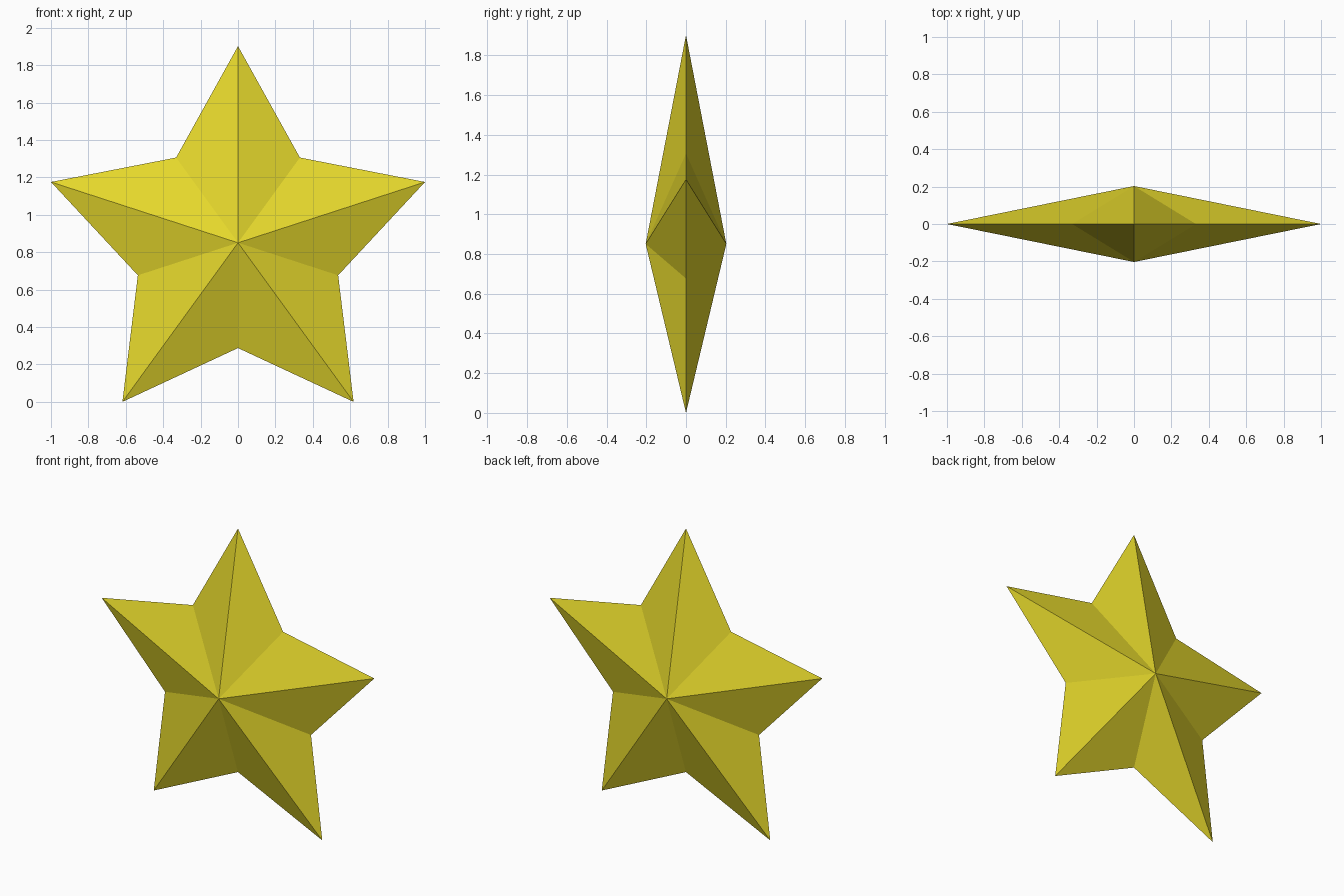
import bpy
import bmesh
from math import sin, cos, pi

cube = bpy.data.objects.get("Cube")
if cube:
    bpy.data.objects.remove(cube, do_unlink=True)

POINTS = 5
OUTER = 1 / sin(2 * pi / POINTS)      # tips span two units in x
INNER = 0.563
DEPTH = 0.203
CENTRE_Z = OUTER * cos(pi / POINTS)   # lower tips rest on the ground

# Single yellow material
yellow = bpy.data.materials.new("yellow")
yellow.use_nodes = True
colour = (0.79, 0.69, 0.025, 1)
yellow.diffuse_color = colour
yellow.node_tree.nodes["Principled BSDF"].inputs["Base Color"].default_value = colour

# Star outline of alternating tips and notches
bm = bmesh.new()
rim = []
for i in range(2 * POINTS):
    radius = INNER if i % 2 else OUTER
    angle = i * pi / POINTS
    rim.append(bm.verts.new((radius * sin(angle), 0, CENTRE_Z + radius * cos(angle))))

# Front and back peaks joined to the outline by flat facets
for y in (-DEPTH, DEPTH):
    peak = bm.verts.new((0, y, CENTRE_Z))
    for i, vert in enumerate(rim):
        bm.faces.new((peak, vert, rim[(i + 1) % len(rim)]))
bmesh.ops.recalc_face_normals(bm, faces=bm.faces)

mesh = bpy.data.meshes.new("star")
bm.to_mesh(mesh)
bm.free()
mesh.materials.append(yellow)
star = bpy.data.objects.new("star", mesh)
bpy.context.collection.objects.link(star)
